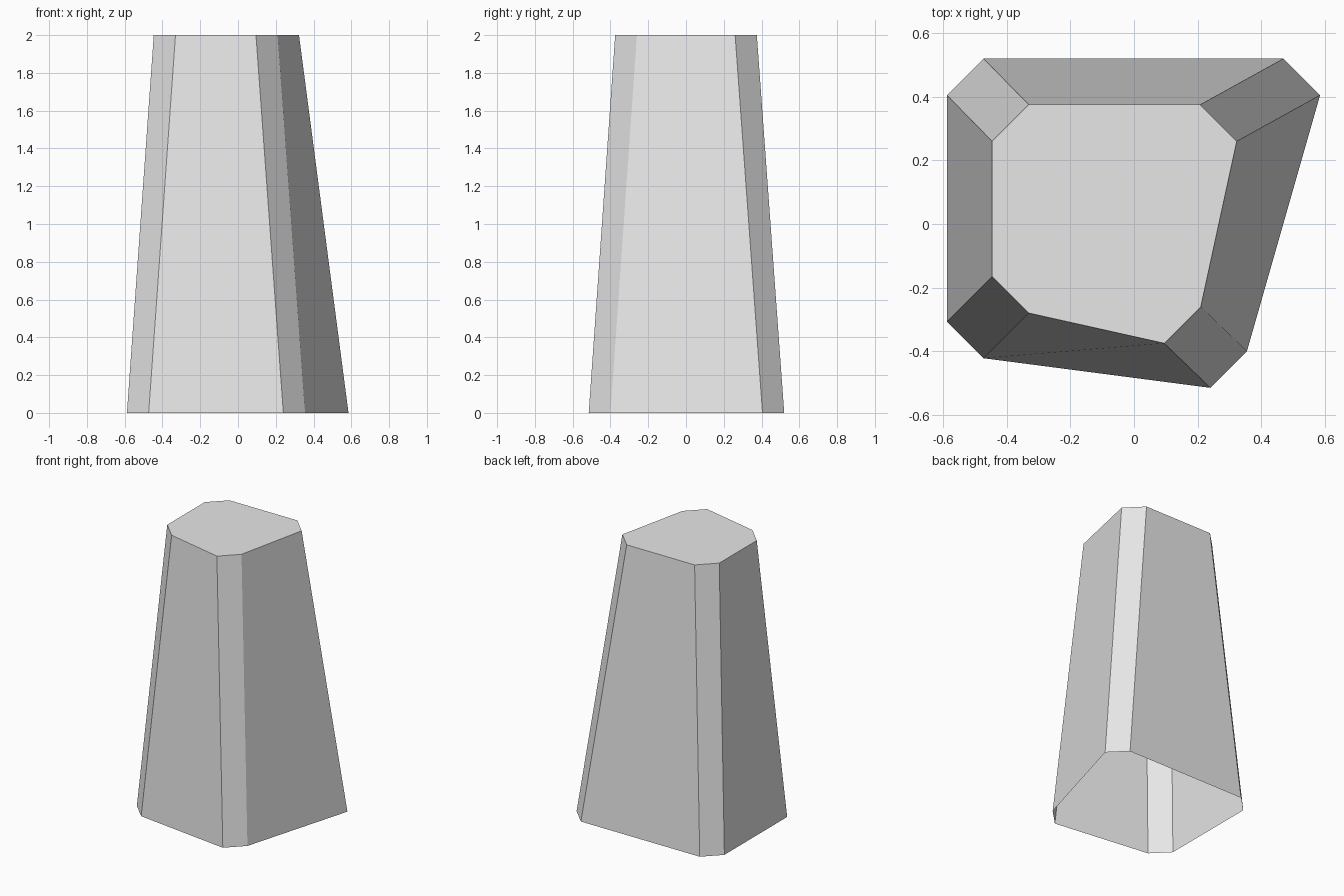
import bpy
import bmesh

cube = bpy.data.objects.get("Cube")
if cube:
    bpy.data.objects.remove(cube, do_unlink=True)

HEIGHT = 2.0
CHAMFER = 0.115


def make_material(name, color):
    mat = bpy.data.materials.new(name)
    mat.use_nodes = True
    mat.diffuse_color = color
    mat.node_tree.nodes["Principled BSDF"].inputs["Base Color"].default_value = color
    return mat


def chamfered_ring(bm, corners, z):
    """Each corner is given by its outermost x and y; the cut joins the two sides."""
    ring = []
    for x, y in corners:
        sx = 1 if x > 0 else -1
        sy = 1 if y > 0 else -1
        on_side = (x, y - sy * CHAMFER, z)
        on_end = (x - sx * CHAMFER, y, z)
        pair = (on_side, on_end) if sx * sy > 0 else (on_end, on_side)
        ring += [bm.verts.new(p) for p in pair]
    return ring


# Corner extents, counter-clockwise from front left
base_corners = [(0.355, -0.515), (0.585, 0.52), (-0.588, 0.52), (-0.588, -0.422)]
top_corners = [(0.21, -0.375), (0.323, 0.375), (-0.446, 0.375), (-0.446, -0.28)]

# Tapered shell: sloping walls and a flat cap, open underneath
bm = bmesh.new()
lower = chamfered_ring(bm, base_corners, 0)
upper = chamfered_ring(bm, top_corners, HEIGHT)
count = len(lower)
for i in range(count):
    j = (i + 1) % count
    bm.faces.new((lower[i], lower[j], upper[j], upper[i]))
bm.faces.new(upper)
bm.normal_update()

mesh = bpy.data.meshes.new("tapered_pillar")
bm.to_mesh(mesh)
bm.free()
mesh.materials.append(make_material("light grey", (0.8, 0.8, 0.8, 1)))
pillar = bpy.data.objects.new("tapered_pillar", mesh)
bpy.context.collection.objects.link(pillar)
